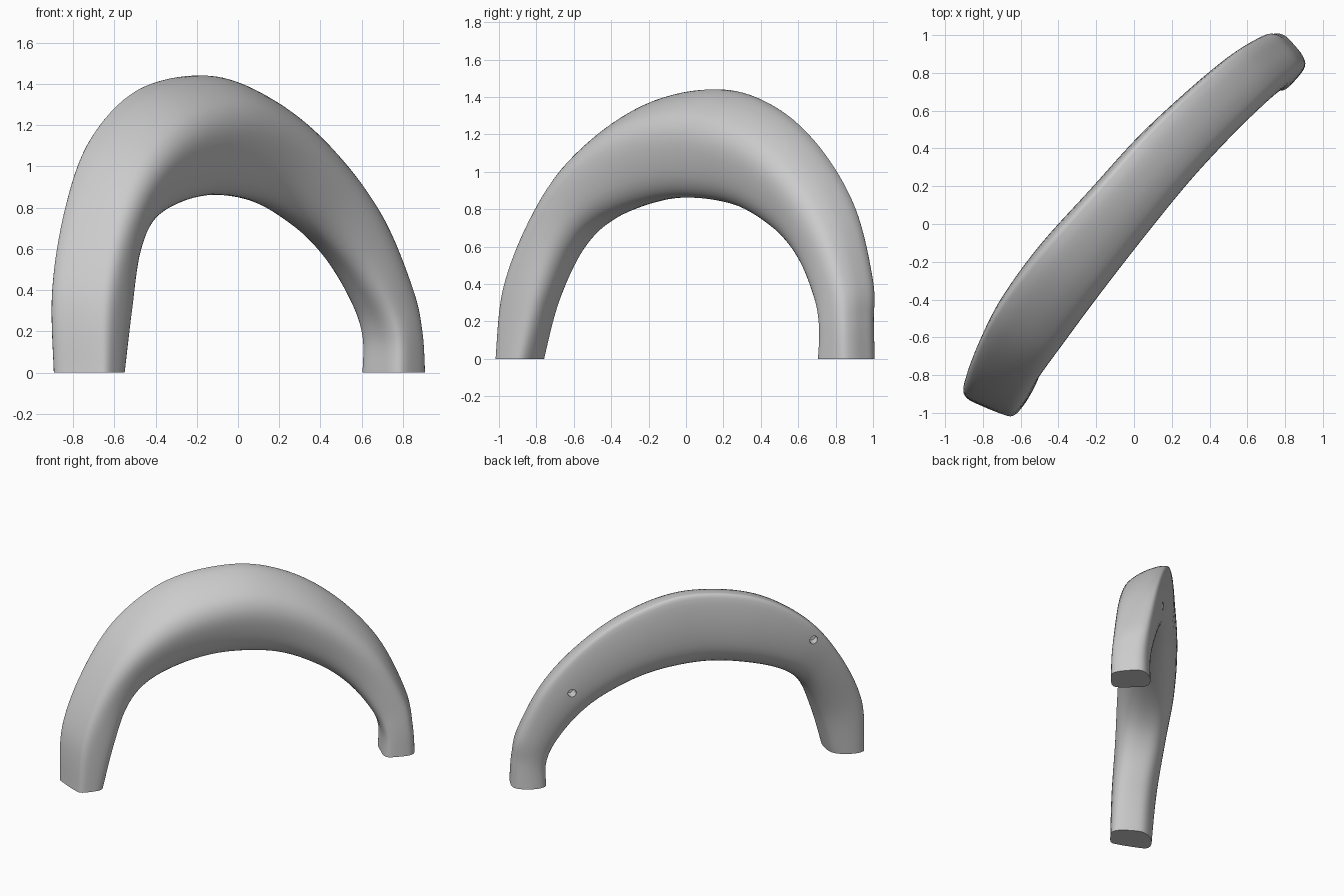
import bpy, bmesh, math
from mathutils import Vector, Matrix

cube = bpy.data.objects.get("Cube")
if cube:
    bpy.data.objects.remove(cube)

# Arch plane: u runs along the arch, w across it (towards the back)
ANGLE = math.radians(50)
U = Vector((math.cos(ANGLE), math.sin(ANGLE), 0))
W = Vector((-math.sin(ANGLE), math.cos(ANGLE), 0))
Z = Vector((0, 0, 1))


def place(u, w, z):
    return U * u + W * w + Z * z


def spline(points, steps, closed=False):
    """Catmull-Rom curve through tuples of any length."""
    n = len(points)
    get = (lambda i: Vector(points[i % n])) if closed else \
          (lambda i: Vector(points[min(max(i, 0), n - 1)]))
    out = []
    for i in range(n if closed else n - 1):
        a, b, c, d = (get(i + k) for k in (-1, 0, 1, 2))
        for s in range(steps):
            t = s / steps
            out.append(0.5 * (2 * b + (c - a) * t + (2 * a - 5 * b + 4 * c - d) * t ** 2
                              + (3 * b - a - 3 * c + d) * t ** 3))
    if not closed:
        out.append(get(n - 1))
    return out


# Stations: outer u, outer z, inner u, inner z, back w, front w, foot blend
stations = [
    (-1.275, 0, -1.015, 0, .125, -.17, 1),
    (-1.25, .4, -.93, .3, .16, -.16, .8),
    (-1.075, .8, -.815, .57, .225, -.135, .4),
    (-.815, 1.135, -.65, .725, .285, -.12, .1),
    (-.435, 1.37, -.37, .825, .31, -.1, 0),
    (.035, 1.44, -.06, .863, .295, -.085, 0),
    (.42, 1.345, .30, .82, .28, -.08, 0),
    (.76, 1.13, .60, .69, .24, -.095, 0),
    (1.05, .81, .81, .53, .195, -.12, .2),
    (1.23, .42, .965, .33, .145, -.145, .6),
    (1.265, .2, 1.03, .17, .12, -.16, .9),
    (1.277, 0, 1.03, 0, .12, -.165, 1),
]

# Section outlines: (inner to outer, front to back)
arch_section = [(1, .84), (.95, .95), (.6, 1), (.25, .95), (.06, .78), (0, .52),
                (.03, .28), (.2, .1), (.52, 0), (.73, .08), (.87, .31), (.965, .6)]
right_foot = [(1, .86), (.86, .98), (.6, 1), (.33, .94), (.1, .78), (.01, .5),
              (0, .2), (.12, .04), (.45, 0), (.68, .03), (.79, .2), (.92, .55)]
left_foot = [(1, .68), (.88, .86), (.55, .98), (.2, .97), (.03, .82), (0, .5),
             (0, .2), (.1, .04), (.45, 0), (.78, .03), (.92, .2), (.98, .45)]
arch_ring, right_ring, left_ring = (spline(s, 4, True)
                                    for s in (arch_section, right_foot, left_foot))

# Arch body lofted through the stations, blending into a foot at each end
bm = bmesh.new()
rings = []
for ou, oz, iu, iz, back, front, foot in spline(stations, 8):
    ring = []
    for a, f in zip(arch_ring, left_ring if ou > 0 else right_ring):
        s, q = a.lerp(f, max(0, foot))
        ring.append(bm.verts.new(place(iu + (ou - iu) * s, front + (back - front) * q,
                                       max(0, iz + (oz - iz) * s))))
    rings.append(ring)
n = len(arch_ring)
for r0, r1 in zip(rings, rings[1:]):
    for i in range(n):
        j = (i + 1) % n
        bm.faces.new((r0[i], r0[j], r1[j], r1[i]))
bm.faces.new(rings[0])
bm.faces.new(rings[-1])
bmesh.ops.recalc_face_normals(bm, faces=bm.faces)
mesh = bpy.data.meshes.new("arch_flare")
bm.to_mesh(mesh)
bm.free()
arch = bpy.data.objects.new("arch_flare", mesh)
bpy.context.collection.objects.link(arch)

# Plain grey surface
grey = bpy.data.materials.new("plain_grey")
grey.use_nodes = True
grey.diffuse_color = (.6, .6, .6, 1)
grey.node_tree.nodes["Principled BSDF"].inputs["Base Color"].default_value = (.6, .6, .6, 1)
mesh.materials.append(grey)

# Two small fixing holes in the back face
bpy.context.view_layer.objects.active = arch
arch.select_set(True)
for u, w, z in ((-.86, .30, .985), (.885, .23, .755)):
    bm = bmesh.new()
    bmesh.ops.create_cone(bm, cap_ends=True, segments=16, radius1=.03, radius2=.03, depth=.2)
    cutter_mesh = bpy.data.meshes.new("hole_cutter")
    bm.to_mesh(cutter_mesh)
    bm.free()
    cutter_mesh.materials.append(grey)
    cutter = bpy.data.objects.new("hole_cutter", cutter_mesh)
    cutter.hide_render = True
    bpy.context.collection.objects.link(cutter)
    cutter.matrix_world = Matrix.Translation(place(u, w, z)) @ W.to_track_quat('Z', 'Y').to_matrix().to_4x4()
    mod = arch.modifiers.new("hole", 'BOOLEAN')
    mod.operation = 'DIFFERENCE'
    mod.solver = 'EXACT'
    mod.object = cutter
    bpy.ops.object.modifier_apply(modifier=mod.name)
    bpy.data.objects.remove(cutter)

bpy.ops.object.shade_smooth_by_angle(angle=math.radians(40))
